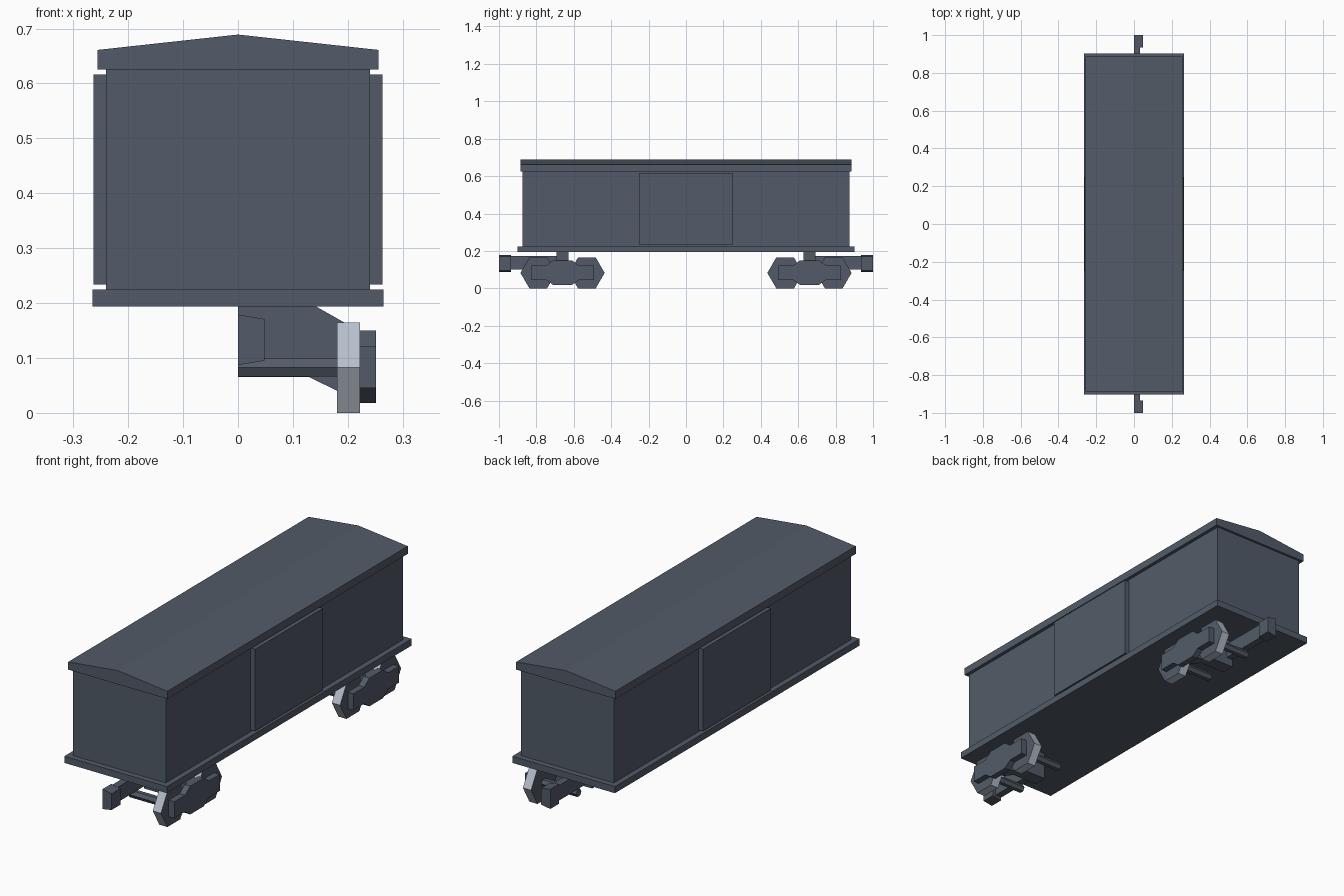
import bpy, math

if "Cube" in bpy.data.objects:
    bpy.data.objects.remove(bpy.data.objects["Cube"])


def material(name, rgb):
    m = bpy.data.materials.new(name)
    m.diffuse_color = (*rgb, 1)
    m.use_nodes = True
    m.node_tree.nodes["Principled BSDF"].inputs["Base Color"].default_value = m.diffuse_color
    return m


GREY = material("slate grey", (0.085, 0.105, 0.138))
STEEL = material("bright steel", (0.47, 0.52, 0.60))


def make(name, verts, faces):
    me = bpy.data.meshes.new(name)
    me.from_pydata(verts, [], faces)
    me.materials.append(GREY)
    ob = bpy.data.objects.new(name, me)
    bpy.context.collection.objects.link(ob)
    return ob


def prism(name, profile, a, b, axis):
    """Extrude a counter-clockwise (u, z) profile from a to b along x or y."""
    n = len(profile)
    put = (lambda u, z, t: (t, u, z)) if axis == "x" else (lambda u, z, t: (u, t, z))
    verts = [put(u, z, t) for t in (a, b) for u, z in profile]
    faces = [list(range(n))[::-1], list(range(n, 2 * n))]
    faces += [(i, (i + 1) % n, n + (i + 1) % n, n + i) for i in range(n)]
    if axis == "y":
        faces = [f[::-1] for f in faces]
    return make(name, verts, faces)


def box(name, x0, x1, y0, y1, z0, z1):
    return prism(name, [(x0, z0), (x1, z0), (x1, z1), (x0, z1)], y0, y1, "y")


# Car body, floor, doors
box("body", -0.24, 0.24, -0.875, 0.875, 0.22, 0.63)
box("floor", -0.265, 0.265, -0.902, 0.902, 0.194, 0.225)
for side, x0, x1 in (("left", -0.263, -0.239), ("right", 0.239, 0.263)):
    box(side + "_door", x0, x1, -0.25, 0.25, 0.234, 0.616)

# Gabled roof
prism("roof", [(-0.256, 0.625), (0.256, 0.625), (0.256, 0.661), (0, 0.689), (-0.256, 0.661)],
      -0.886, 0.886, "y")

# Running gear, present on the right half only
ZC, R = 0.0825, 0.095
for end, s in (("front", -1), ("back", 1)):
    yc = 0.66 * s
    # Cross beam up to the floor
    prism(end + "_bolster", [(0, 0.065), (0.13, 0.065), (0.185, 0.038), (0.223, 0.038),
                             (0.223, 0.148), (0.14, 0.195), (0, 0.195)],
          yc - 0.032, yc + 0.032, "y")
    # Side frame with swollen middle
    half = [(0.05, 0.018), (0.088, 0.045), (0.168, 0.045),
            (0.168, 0.122), (0.088, 0.122), (0.05, 0.15)]
    prof = [(yc + u, z) for u, z in half] + [(yc - u, z) for u, z in reversed(half)]
    prism(end + "_side_frame", prof, 0.222, 0.251, "x")
    # Hexagonal wheels with bright treads, and axles
    for i, d in enumerate((-0.13, 0.13)):
        def ring(r):
            return [(yc + d + r * math.cos(k * math.pi / 3), ZC + r * math.sin(k * math.pi / 3))
                    for k in range(6)]
        wheel = prism(f"{end}_wheel_{i + 1}", ring(R), 0.18, 0.222, "x")
        wheel.data.materials.append(STEEL)
        for p in wheel.data.polygons:
            p.material_index = int(abs(p.normal.x) < 0.5)
        prism(f"{end}_axle_{i + 1}", ring(0.019), 0, 0.181, "x")
    # Coupler shank and tapered head
    y0, y1 = sorted((0.69 * s, 0.94 * s))
    box(end + "_coupler_shank", 0, 0.033, y0, y1, 0.102, 0.172)
    y0, y1 = sorted((0.935 * s, 1.0 * s))
    prism(end + "_coupler_head", [(0, 0.087), (0.048, 0.095), (0.048, 0.171), (0, 0.179)],
          y0, y1, "y")
